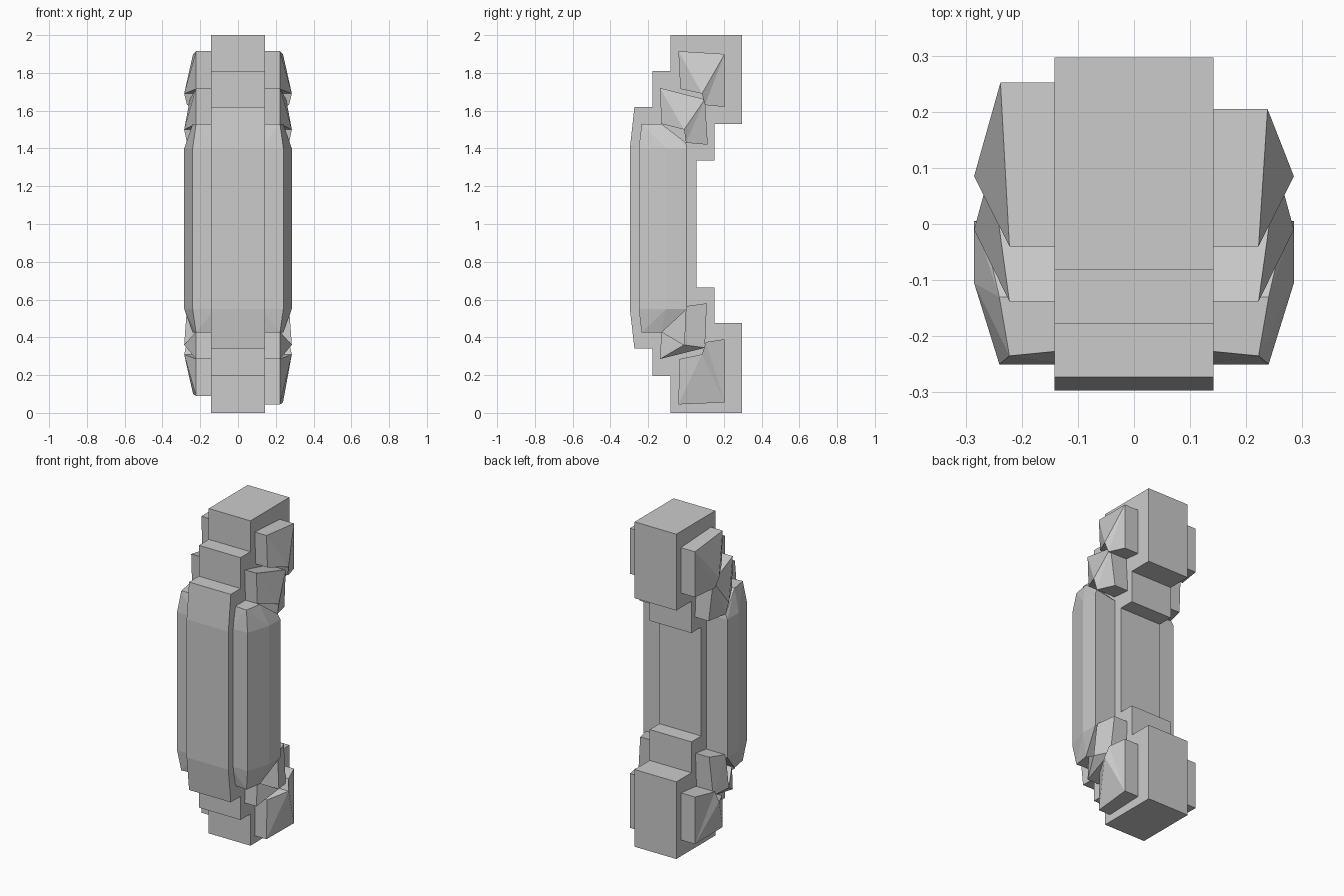
import bpy, bmesh

if "Cube" in bpy.data.objects:
    bpy.data.objects.remove(bpy.data.objects["Cube"])


def finish(bm, name):
    bmesh.ops.recalc_face_normals(bm, faces=bm.faces)
    mesh = bpy.data.meshes.new(name)
    bm.to_mesh(mesh)
    bm.free()
    obj = bpy.data.objects.new(name, mesh)
    bpy.context.collection.objects.link(obj)
    return obj


def extrude_profile(name, profile, half_width):
    bm = bmesh.new()
    sides = [[bm.verts.new((x, y, z)) for y, z in profile] for x in (-half_width, half_width)]
    for side in sides:
        bm.faces.new(side)
    n = len(profile)
    for i in range(n):
        j = (i + 1) % n
        bm.faces.new((sides[0][i], sides[0][j], sides[1][j], sides[1][i]))
    return finish(bm, name)


def plate(name, loop, side):
    # loop: front end, back end, back inner, notch, peak, front inner as (x, y, z)
    bm = bmesh.new()
    outer = [bm.verts.new((side * x, y, z)) for x, y, z in loop]
    base = [bm.verts.new((side * 0.12, y, z)) for x, y, z in loop]
    a, b, c, e, p, d = outer
    for f in ((a, b, p), (a, p, d), (b, c, e), (b, e, p)):
        bm.faces.new(f)
    bm.faces.new(base)
    for i in range(6):
        j = (i + 1) % 6
        bm.faces.new((outer[i], outer[j], base[j], base[i]))
    return finish(bm, name)


def hull(name, points):
    bm = bmesh.new()
    for p in points:
        bm.verts.new(p)
    res = bmesh.ops.convex_hull(bm, input=bm.verts)
    loose = [v for v in bm.verts if not v.link_faces]
    bmesh.ops.delete(bm, geom=loose, context='VERTS')
    bmesh.ops.dissolve_limit(bm, angle_limit=0.01, verts=bm.verts, edges=bm.edges)
    return finish(bm, name)


# stepped central grip
extrude_profile("central_body", [
    (-.082, 2), (-.082, 1.81), (-.178, 1.81), (-.178, 1.62), (-.273, 1.62),
    (-.297, 1.40), (-.297, .55), (-.273, .34), (-.178, .34), (-.178, .195),
    (-.082, .195), (-.082, 0), (.297, 0), (.297, .475), (.15, .475),
    (.15, .665), (.055, .665), (.055, 1.335), (.15, 1.335), (.15, 1.53),
    (.297, 1.53), (.297, 2)], .142)

for side, label in ((1, "right"), (-1, "left")):
    back = .205 if side > 0 else .252
    low = .045 if side > 0 else .09

    # faceted end plates
    plate(f"{label}_top_plate", [
        (.222, -.04, 1.915), (.238, back, 1.90), (.238, back, 1.62),
        (.27, .10, 1.63), (.285, .085, 1.69), (.222, -.03, 1.715)], side)
    plate(f"{label}_bottom_plate", [
        (.222, -.04, low), (.238, back, low + .01), (.238, back, .39),
        (.27, .105, .375), (.285, .085, .31), (.222, -.035, .285)], side)

    # faceted linking plates
    plate(f"{label}_upper_link_plate", [
        (.222, -.138, 1.72), (.255, .10, 1.66), (.235, .115, 1.42),
        (.27, .0, 1.43), (.285, -.01, 1.50), (.222, -.13, 1.53)], side)
    plate(f"{label}_lower_link_plate", [
        (.222, -.138, .285), (.255, .10, .345), (.235, .11, .58),
        (.27, .0, .565), (.285, -.01, .36), (.222, -.13, .43)], side)

    # long side panel, tapered at both ends
    pts = []
    for z_ring, z_back, z_tip in ((1.40, 1.43, 1.53), (.55, .565, .425)):
        pts += [(.24, -.25, z_ring), (.285, -.105, z_ring), (.285, .005, z_ring),
                (.222, -.235, z_tip), (.24, -.13, z_tip), (.27, .0, z_back),
                (.12, -.25, z_ring), (.12, -.225, z_tip), (.12, -.13, z_tip),
                (.12, .005, z_ring)]
    hull(f"{label}_side_panel", [(side * x, y, z) for x, y, z in pts])
